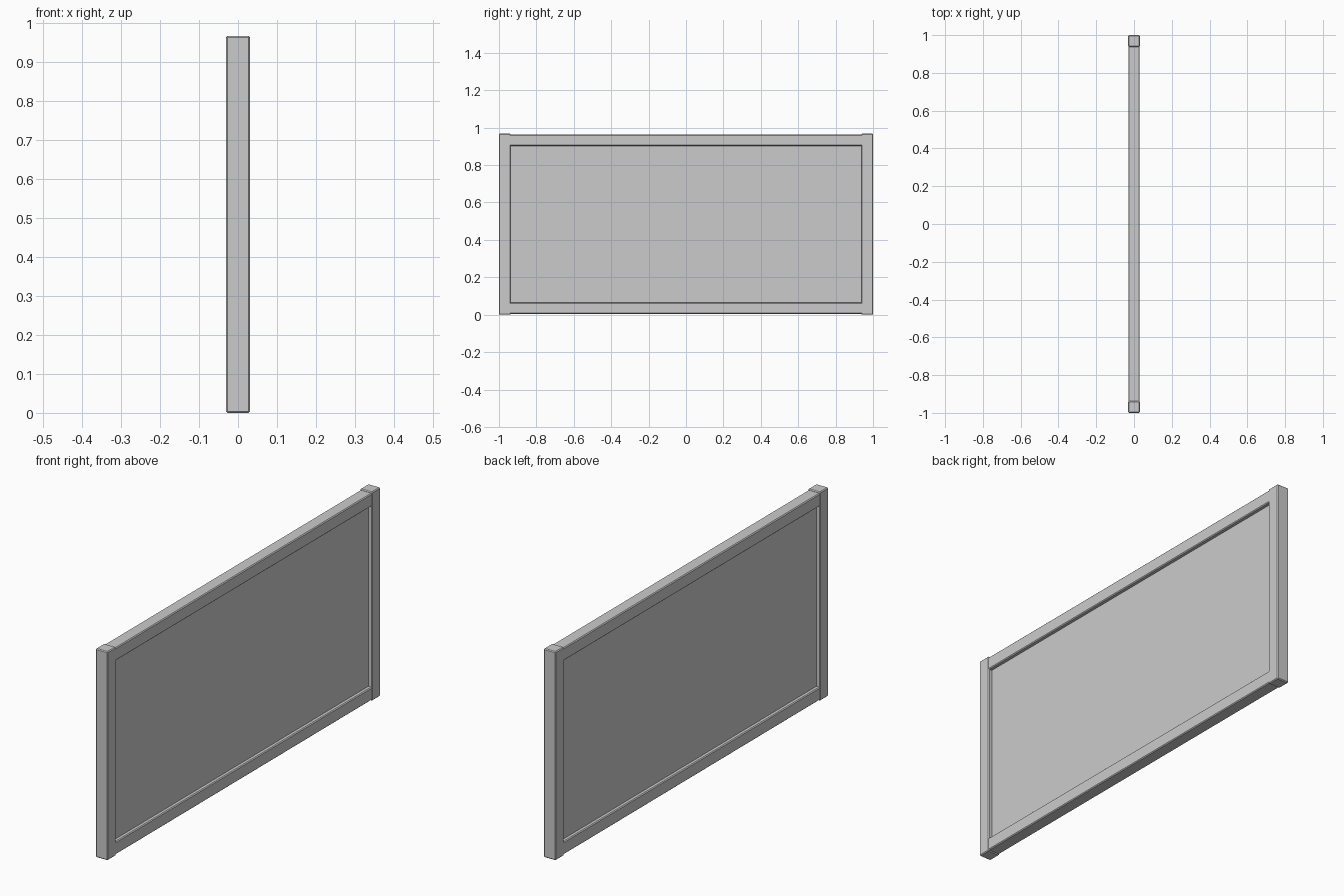
import bpy

if "Cube" in bpy.data.objects:
    bpy.data.objects.remove(bpy.data.objects["Cube"])


def box(name, size, centre, bevel=0.0):
    """Box of full size (x, y, z) with a small chamfer on its edges."""
    bpy.ops.mesh.primitive_cube_add(size=1, location=centre)
    ob = bpy.context.object
    ob.name = name
    ob.scale = size
    bpy.ops.object.transform_apply(location=False, rotation=False, scale=True)
    if bevel:
        mod = ob.modifiers.new("chamfer", 'BEVEL')
        mod.width = bevel
        mod.segments = 1
    return ob


W = 0.062       # frame bar thickness
H = 0.968       # post height
CHAMFER = 0.004

# Upright posts at both ends
for side, label in ((-1, "left"), (1, "right")):
    box(f"{label}_post", (W, W, H), (0, side * (1 - W / 2), H / 2), CHAMFER)

# Horizontal rails, set very slightly inside the posts
RAIL = W - 0.002
for label, z in (("bottom", 0.034), ("top", 0.933)):
    box(f"{label}_rail", (RAIL, 1.994, RAIL), (0, 0, z), CHAMFER)

# Thin recessed panel, edges tucked into the frame
box("panel", (0.025, 1.90, 0.87), (0, 0, 0.483))
